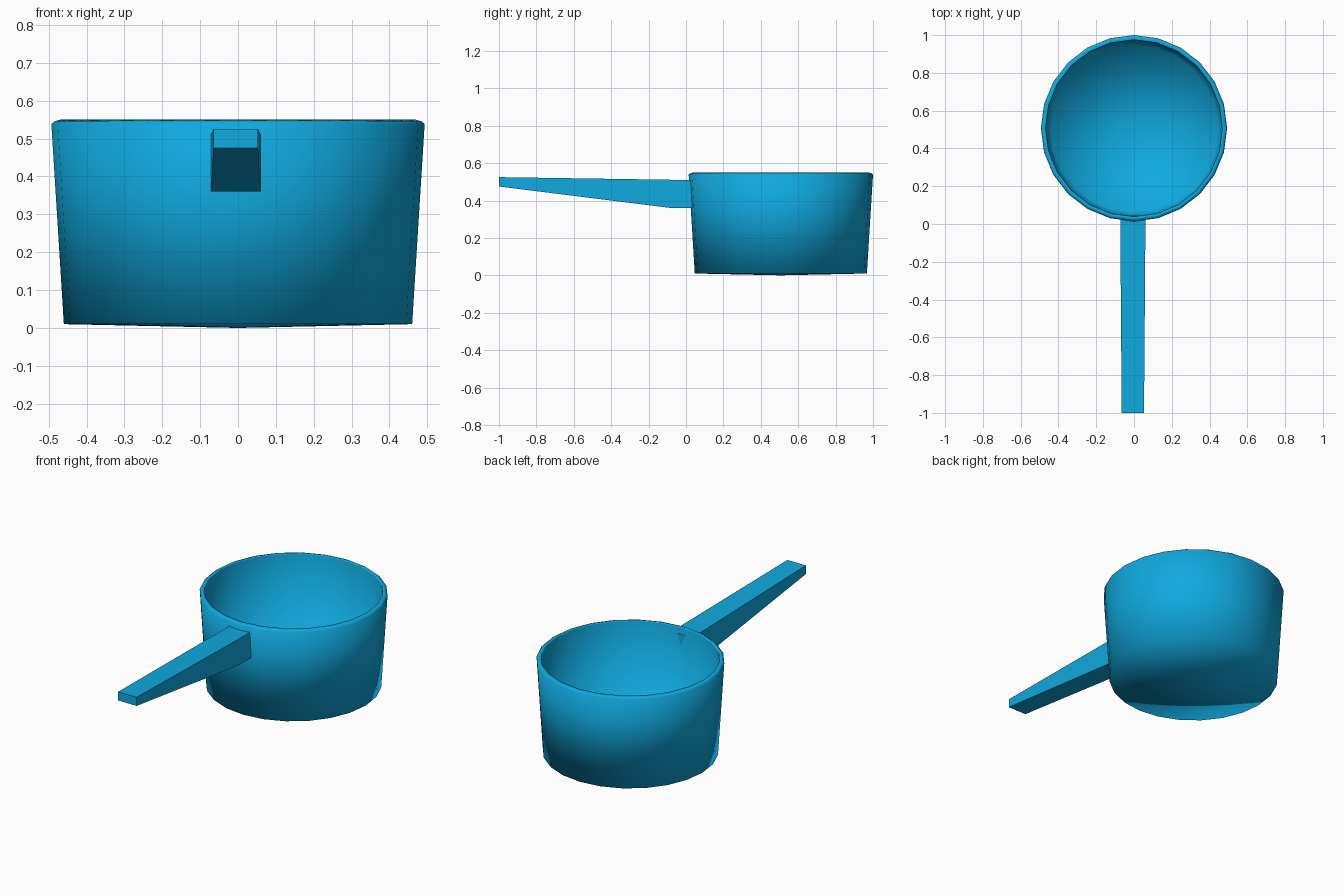
import bpy
import bmesh
from math import cos, sin, tau

cube = bpy.data.objects.get("Cube")
if cube:
    bpy.data.objects.remove(cube, do_unlink=True)

blue = bpy.data.materials.new("bright blue")
blue.use_nodes = True
blue.diffuse_color = (0.005, 0.40, 0.74, 1)
blue.node_tree.nodes["Principled BSDF"].inputs["Base Color"].default_value = blue.diffuse_color


def make_object(name, bm, smooth):
    bmesh.ops.recalc_face_normals(bm, faces=bm.faces)
    for face in bm.faces:
        face.smooth = smooth
    mesh = bpy.data.meshes.new(name)
    bm.to_mesh(mesh)
    bm.free()
    mesh.materials.append(blue)
    obj = bpy.data.objects.new(name, mesh)
    bpy.context.collection.objects.link(obj)
    return obj


def bridge(bm, a, b):
    for i in range(len(a)):
        j = (i + 1) % len(a)
        bm.faces.new((a[i], a[j], b[j], b[i]))


# Tapered open cup: outer wall, sloped lip, inner wall, fanned floors
SIDES = 24
profile = [(0.46, 0.01), (0.493, 0.539), (0.484, 0.546),
           (0.469, 0.55), (0.467, 0.543), (0.442, 0.03)]
bm = bmesh.new()
rings = [[bm.verts.new((r * cos(tau * i / SIDES), r * sin(tau * i / SIDES), z))
          for i in range(SIDES)] for r, z in profile]
for lower, upper in zip(rings, rings[1:]):
    bridge(bm, lower, upper)
for ring, z in ((rings[0], 0.0), (rings[-1], 0.022)):
    centre = bm.verts.new((0, 0, z))
    for i in range(SIDES):
        bm.faces.new((ring[i], ring[(i + 1) % SIDES], centre))
cup = make_object("cup", bm, True)
cup.location = (0, 0.507, 0)

# Tapered handle: y, left half width, bottom, top of each section
sections = [(-1.0, 0.059, 0.475, 0.525),
            (-0.08, 0.066, 0.36, 0.511),
            (0.045, 0.0665, 0.36, 0.51)]
bm = bmesh.new()
loops = [[bm.verts.new((x - 0.006, y, z))
          for x, z in ((-w, low), (w, low), (w, high), (-w, high))]
         for y, w, low, high in sections]
for a, b in zip(loops, loops[1:]):
    bridge(bm, a, b)
bm.faces.new(loops[0])
bm.faces.new(loops[-1])
make_object("handle", bm, False)
